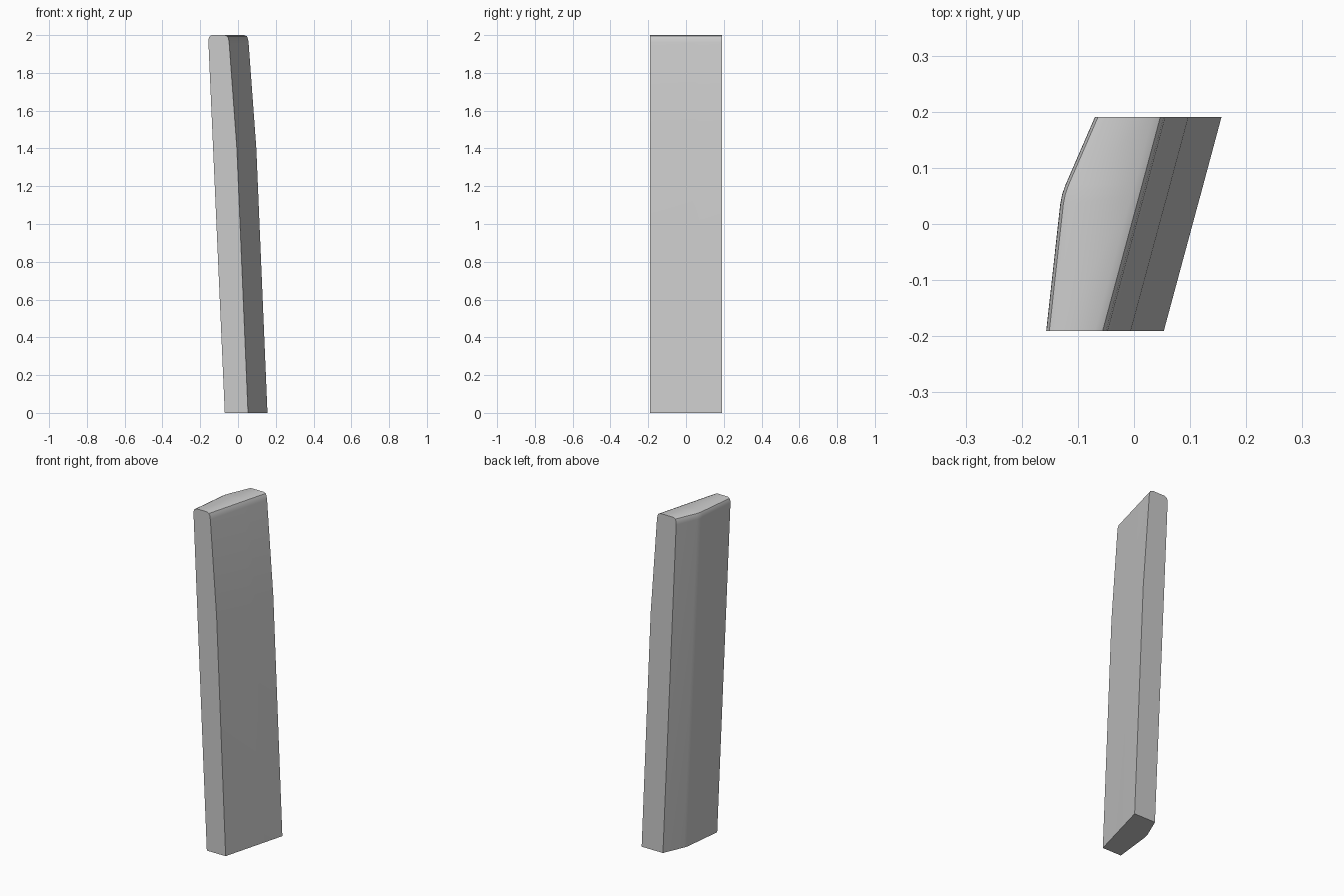
import bpy, bmesh, math

if "Cube" in bpy.data.objects:
    bpy.data.objects.remove(bpy.data.objects["Cube"])

# Front profile (x, z, side): side 0 follows the cranked left face, 1 the straight right face
profile = [
    (-0.070, 0.0, 0), (-0.1565, 1.96, 0), (-0.156, 1.98, 0), (-0.151, 1.993, 0), (-0.138, 2.0, 0),
    (-0.070, 2.0, 1), (-0.056, 1.994, 1), (-0.050, 1.98, 1), (-0.047, 1.96, 1),
    (-0.006, 1.4, 1), (0.053, 0.0, 1),
]
# Stations along the depth: (y, left shift, right shift)
stations = [
    (-0.191, 0.0, 0.0), (0.035, 0.025, 0.061), (0.053, 0.0285, 0.066),
    (0.07, 0.0345, 0.0705), (0.191, 0.087, 0.103),
]

# Leaning slab lofted from front to back
bm = bmesh.new()
rings = [[bm.verts.new((x + s[1 + side], s[0], z)) for x, z, side in profile]
         for s in stations]
n = len(profile)
for a, b in zip(rings, rings[1:]):
    for i in range(n):
        j = (i + 1) % n
        bm.faces.new((a[i], a[j], b[j], b[i]))
bm.faces.new(rings[0][::-1])
bm.faces.new(rings[-1])
bmesh.ops.recalc_face_normals(bm, faces=bm.faces)
mesh = bpy.data.meshes.new("leaning_slab")
bm.to_mesh(mesh)
bm.free()
slab = bpy.data.objects.new("leaning_slab", mesh)
bpy.context.collection.objects.link(slab)

# Smooth the rounded top and crank, keep the end edges crisp
bpy.context.view_layer.objects.active = slab
slab.select_set(True)
bpy.ops.object.shade_smooth_by_angle(angle=math.radians(35))
